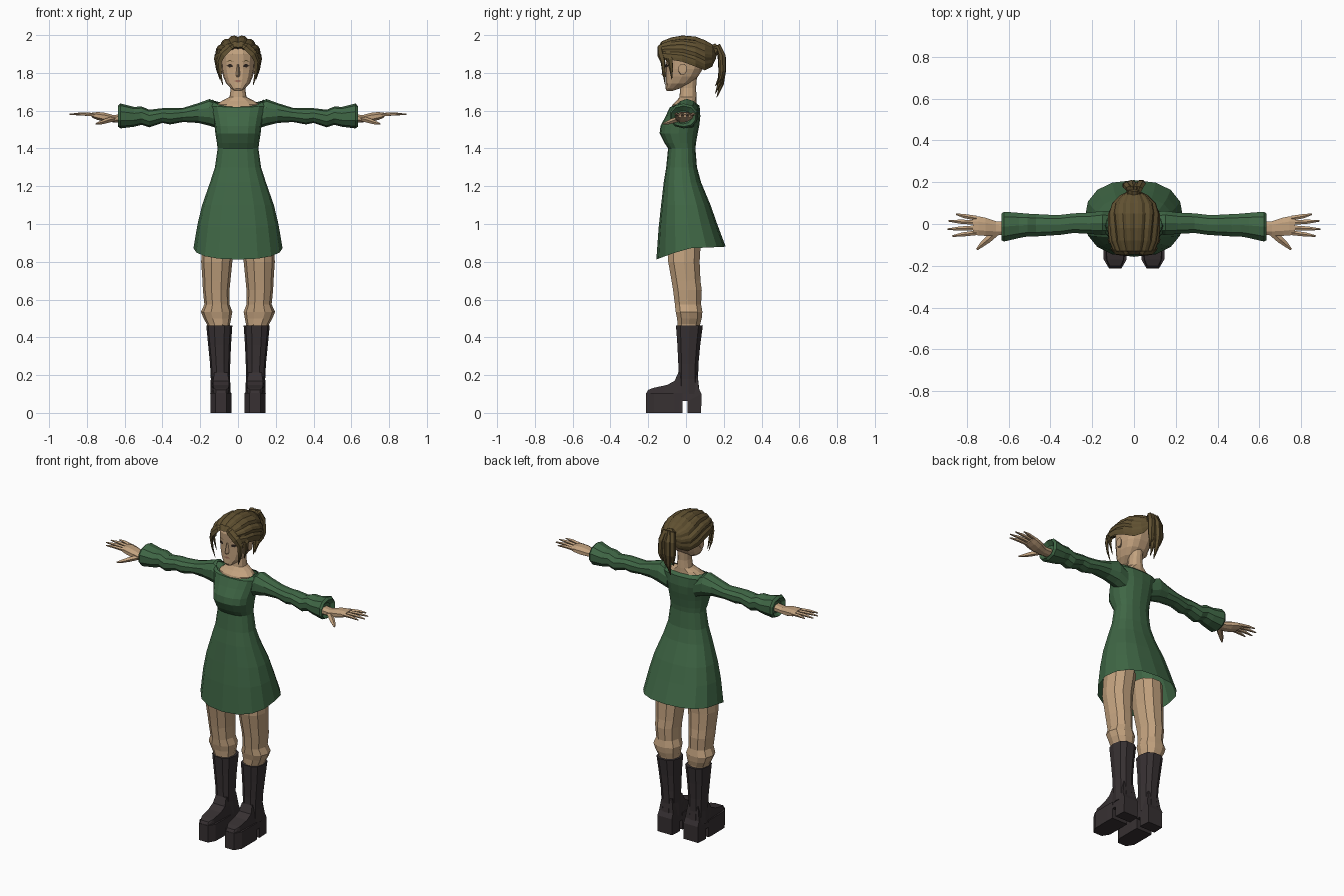
import bpy, bmesh, math
from mathutils import Vector
from mathutils.bvhtree import BVHTree


def material(name, rgb):
    m = bpy.data.materials.new(name)
    m.diffuse_color = (*rgb, 1)
    return m


SKIN = material("skin", (0.54, 0.36, 0.21))
GREEN = material("green_cloth", (0.05, 0.135, 0.06))
BOOT = material("dark_leather", (0.038, 0.03, 0.032))
HAIR = material("brown_hair", (0.115, 0.08, 0.03))
DARK = material("eye_dark", (0.025, 0.017, 0.013))
LIP = material("lip", (0.33, 0.15, 0.10))


def finish(name, bm, mat, mirror=False):
    bmesh.ops.recalc_face_normals(bm, faces=bm.faces)
    me = bpy.data.meshes.new(name)
    bm.to_mesh(me)
    me.materials.append(mat)
    ob = bpy.data.objects.new(name, me)
    bpy.context.collection.objects.link(ob)
    if mirror:
        ob.modifiers.new("mirror", "MIRROR").use_mirror_merge = False
    return ob


def loft(name, rings, mat, mirror=False, start=True, end=True, closed=True):
    bm = bmesh.new()
    rows = [[bm.verts.new(p) for p in r] for r in rings]
    n = len(rows[0])
    for a, b in zip(rows, rows[1:]):
        for i in range(n if closed else n - 1):
            j = (i + 1) % n
            bm.faces.new((a[i], a[j], b[j], b[i]))
    if start:
        bm.faces.new(rows[0])
    if end:
        bm.faces.new(rows[-1])
    return finish(name, bm, mat, mirror)


def ring(axis, pos, a0, a1, b0, b1, n=12, power=0.9, front=0, back=0):
    """Rounded cross-section filling a box; front/back lower those edges."""
    pts = []
    for i in range(n):
        t = 2 * math.pi * (i + 0.5 * (axis == "x")) / n
        c, s = math.cos(t), math.sin(t)
        u = (a0 + a1) / 2 + (a1 - a0) / 2 * math.copysign(abs(c) ** power, c)
        v = (b0 + b1) / 2 + (b1 - b0) / 2 * math.copysign(abs(s) ** power, s)
        if axis == "z":
            pts.append((u, v, pos - front * max(0, -s) - back * max(0, s)))
        else:
            pts.append((pos, u, v))
    return pts


def tube(name, pts, widths, flat, mat, centre=None, mirror=False, n=5):
    """Tapered strand along a path, its flat side facing away from centre."""
    pts = [Vector(p) for p in pts]
    rings = []
    for i, p in enumerate(pts):
        t = (pts[min(i + 1, len(pts) - 1)] - pts[max(i - 1, 0)]).normalized()
        out = (p - Vector(centre)) if centre else Vector((0, 0, 1))
        out = (out - t * out.dot(t)).normalized()
        side = t.cross(out)
        w = widths[i]
        rings.append([p + side * w * math.cos(k * math.tau / n + 0.3)
                      + out * w * flat * math.sin(k * math.tau / n + 0.3) for k in range(n)])
    return loft(name, rings, mat, mirror)


# Dress body: hem to neckline
dress = [(.872, .236, -.157, .21, .06, -.008), (1.0, .214, -.145, .165, .02, 0),
         (1.1, .19, -.132, .13, 0, 0), (1.22, .148, -.118, .08, 0, 0),
         (1.30, .122, -.105, .058, 0, 0), (1.40, .108, -.095, .05, 0, 0),
         (1.43, .112, -.115, .053, 0, 0), (1.48, .12, -.14, .062, 0, 0),
         (1.52, .124, -.135, .07, 0, 0), (1.57, .135, -.108, .076, 0, 0),
         (1.625, .15, -.085, .072, .005, 0), (1.66, .135, -.07, .055, .04, .02)]
loft("dress", [ring("z", z, -w, w, y0, y1, 16, .85, f, b) for z, w, y0, y1, f, b in dress],
     GREEN, start=False, end=False)

# Sleeves with flared cuffs
sleeve = [(.09, -.05, .06, 1.50, 1.63), (.15, -.055, .066, 1.52, 1.662),
          (.21, -.05, .057, 1.535, 1.64), (.29, -.045, .053, 1.54, 1.615),
          (.36, -.055, .045, 1.527, 1.613), (.40, -.057, .046, 1.535, 1.613),
          (.47, -.062, .05, 1.512, 1.605), (.51, -.062, .052, 1.525, 1.622),
          (.55, -.07, .056, 1.515, 1.62), (.622, -.087, .062, 1.506, 1.638),
          (.635, -.08, .052, 1.515, 1.625), (.615, -.06, .03, 1.53, 1.60)]
loft("sleeve", [ring("x", *r, n=10) for r in sleeve], GREEN, True)

# Hands
palm = [(.60, -.055, .012, 1.537, 1.585), (.66, -.056, .015, 1.537, 1.578),
        (.71, -.06, .033, 1.54, 1.592), (.745, -.058, .04, 1.55, 1.594),
        (.772, -.053, .038, 1.562, 1.59)]
loft("palm", [ring("x", *r, n=8) for r in palm], SKIN, True)
for nm, y, tip in (("index", -.042, (.87, -.058)), ("middle", -.018, (.893, -.025)),
                   ("ring", .007, (.888, .015)), ("little", .028, (.852, .047))):
    tube(nm + "_finger", [(.755, y, 1.577), ((.77 + tip[0]) / 2, (y + tip[1]) / 2, 1.582),
                          (*tip, 1.58)], (.012, .0105, .004), .85, SKIN, mirror=True)
tube("thumb", [(.66, -.04, 1.556), (.70, -.075, 1.545), (.73, -.10, 1.535), (.752, -.122, 1.53)],
     (.018, .017, .012, .005), .8, SKIN, mirror=True)

# Legs with bunched knees
leg = [(.42, .04, .155, -.045, .075), (.47, .042, .165, -.048, .078), (.50, .036, .182, -.05, .086),
       (.535, .03, .196, -.058, .09), (.575, .045, .178, -.062, .083), (.65, .045, .186, -.072, .087),
       (.70, .04, .188, -.08, .08), (.80, .03, .195, -.098, .076), (.95, .01, .185, -.10, .085)]
loft("leg", [ring("z", *r, n=10) for r in leg], SKIN, True)

# Boot shafts
shaft = [(.10, .038, .147, -.045, .075), (.18, .042, .144, -.042, .066), (.26, .041, .148, -.043, .068),
         (.36, .037, .158, -.048, .078), (.462, .03, .168, -.056, .092)]
loft("boot_shaft", [ring("z", *r, n=10, power=.8) for r in shaft], BOOT, True)

# Boot feet: side profile (y, z, half width) with a raised heel
foot = [(-.21, 0, .028), (-.212, .10, .028), (-.20, .122, .026), (-.17, .133, .04), (-.10, .148, .042),
        (-.06, .17, .042), (-.04, .215, .035), (.06, .215, .035), (.068, .13, .048), (.082, .10, .05),
        (.08, 0, .05), (.008, 0, .054), (.008, .062, .054), (-.02, .062, .055), (-.02, 0, .055),
        (-.17, 0, .053)]
foot_sides = [[(.09 + s * w, y, z) for y, z, w in foot] for s in (-1, 1)]
boot = loft("boot_foot", foot_sides, BOOT, True)
boot.modifiers.new("triangles", "TRIANGULATE")
sole = [(-.212, .03), (-.17, .055), (-.06, .056), (-.018, .054)]
loft("toe_sole", [[(.09 - w, y, 0), (.09 + w, y, 0), (.09 + w, y, .105), (.09 - w, y, .105)]
                  for y, w in sole], BOOT, True)

# Neck and upper chest
neck = [(1.59, .11, -.085, .06), (1.632, .112, -.072, .056), (1.652, .085, -.05, .055),
        (1.672, .045, -.035, .056), (1.72, .038, -.03, .053), (1.80, .042, -.04, .06)]
loft("neck", [ring("z", z, -w, w, a, b) for z, w, a, b in neck], SKIN)

# Head
head_rings = [(1.705, .018, -.102, -.07), (1.718, .038, -.11, -.03), (1.745, .063, -.108, .025),
              (1.78, .078, -.107, .065), (1.82, .087, -.106, .09), (1.86, .09, -.108, .105),
              (1.90, .09, -.11, .11), (1.94, .075, -.095, .095), (1.965, .045, -.06, .06)]
head = loft("head", [ring("z", z, -w, w, a, b, 14, .78) for z, w, a, b in head_rings], SKIN)
bpy.context.view_layer.update()
tree = BVHTree.FromObject(head, bpy.context.evaluated_depsgraph_get())


def face_plate(name, outline, mat, mirror=True):
    """Thin painted plate laid on the front of the head."""
    bm = bmesh.new()
    vs = []
    for x, z in outline:
        hit = tree.ray_cast(Vector((x, -1, z)), Vector((0, 1, 0)))[0]
        vs.append(bm.verts.new((x, hit.y - .004, z)))
    bm.faces.new(vs)
    finish(name, bm, mat, mirror)


face_plate("eye", [(.026, 1.833), (.045, 1.829), (.06, 1.838), (.046, 1.847), (.032, 1.845)], DARK)
face_plate("eyebrow", [(.02, 1.857), (.042, 1.863), (.066, 1.858), (.042, 1.869)], HAIR)
face_plate("mouth", [(-.023, 1.757), (0, 1.75), (.023, 1.757), (.006, 1.763), (-.006, 1.763)], LIP, False)
loft("nose", [[(-.007, -.1, 1.845), (.007, -.1, 1.845), (0, -.113, 1.845)],
              [(-.014, -.1, 1.79), (.014, -.1, 1.79), (0, -.13, 1.79)],
              [(-.01, -.1, 1.778), (.01, -.1, 1.778), (0, -.113, 1.778)]], SKIN)
ear = [(.08, -.04, -.012, 1.795, 1.835), (.098, -.04, .005, 1.79, 1.85), (.1, -.035, 0, 1.8, 1.845)]
loft("ear", [ring("x", *r, n=8) for r in ear], SKIN, True)

# Hair combed back: grooved shell of longitudinal locks meeting behind the head
cap = [(-.10, 1.87, .08, .06, 95), (-.146, 1.88, .078, .058, 92), (-.13, 1.885, .1, .082, 92),
       (-.08, 1.882, .12, .106, 97), (-.02, 1.88, .126, .119, 100), (.05, 1.877, .124, .117, 112),
       (.10, 1.875, .105, .10, 128), (.138, 1.885, .066, .068, 140), (.158, 1.90, .025, .03, 150)]
rings = []
for y, cz, rx, rz, reach in cap:
    row = []
    for k in range(-12, 13):
        a = math.radians(reach * k / 12)
        g = .93 if k % 3 == 0 and abs(k) < 12 else 1
        row.append((rx * g * math.sin(a), y, cz + rz * g * math.cos(a)))
    rings.append(row)
loft("hair_cap", rings, HAIR, start=False, closed=False)

# Loose locks framing the face
CENTRE = (0, .01, 1.86)
tube("fringe_lock", [(.006, -.12, 1.955), (.04, -.14, 1.938), (.082, -.135, 1.90), (.10, -.122, 1.86),
                     (.096, -.117, 1.80), (.08, -.11, 1.735)],
     (.012, .02, .024, .018, .012, .002), .5, HAIR, CENTRE, True)
tube("temple_lock", [(.09, -.10, 1.91), (.113, -.085, 1.87), (.107, -.078, 1.82), (.096, -.075, 1.765)],
     (.02, .02, .013, .002), .5, HAIR, CENTRE, True)

# Ponytail
tube("hair_tie", [(0, .13, 1.905), (0, .155, 1.925), (0, .17, 1.935)], (.04, .034, .03), .9, HAIR, CENTRE, n=8)
for i, (x, low) in enumerate(((-.034, 1.73), (-.012, 1.67), (.012, 1.69), (.034, 1.74))):
    d = .008 * (i % 2)
    tube("ponytail_lock_%d" % (i + 1),
         [(x * .4, .14, 1.925), (x * .7, .172, 1.94), (x, .185 + d, 1.89), (x * 1.1, .188 + d, 1.81),
          (x * .9, .18 + d, (1.81 + low) / 2), (x * .7, .155 + d, low)],
         (.014, .019, .022, .02, .015, .002), .8, HAIR, (0, .05, 1.85), n=6)
